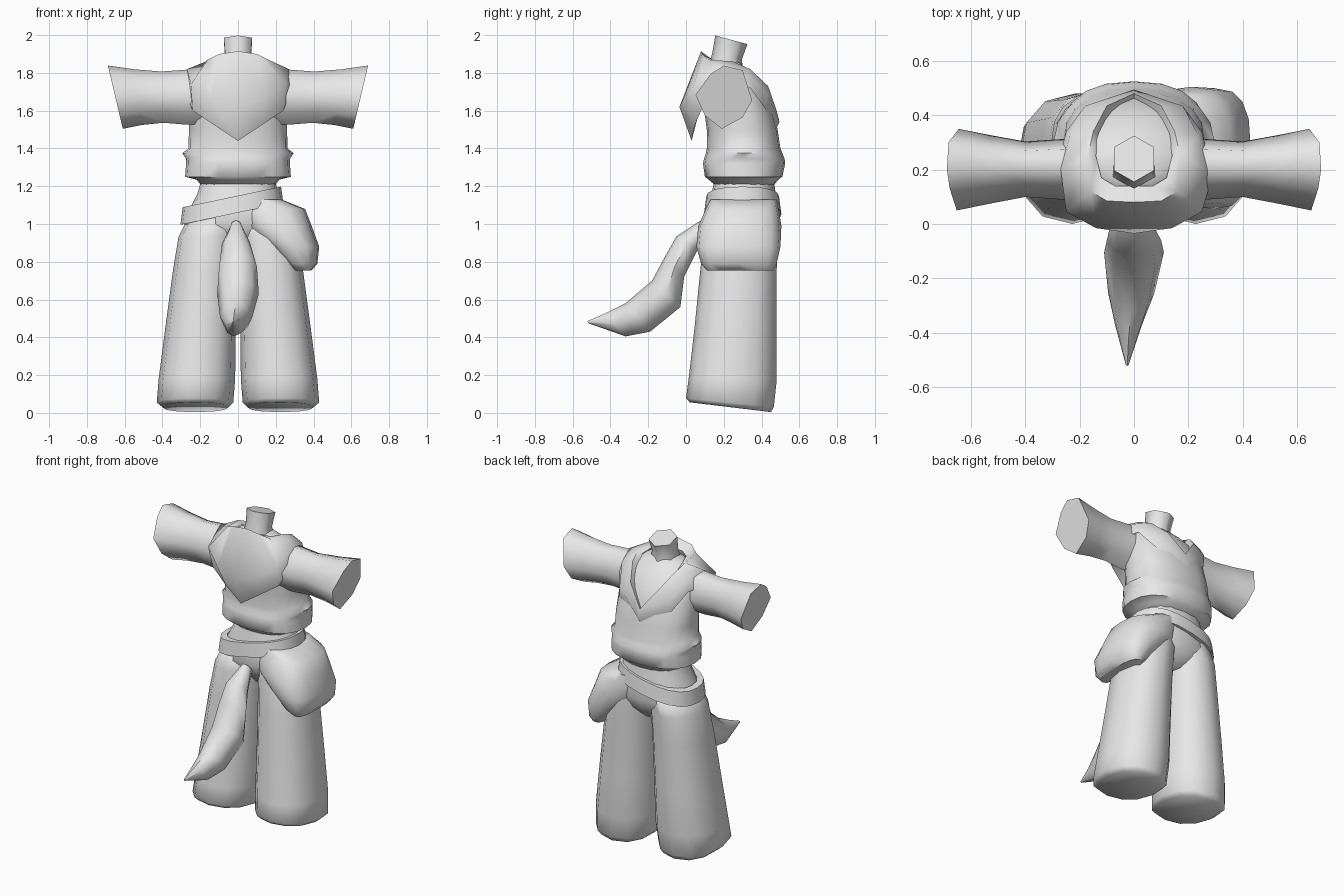
import bpy, bmesh, math

cloth = bpy.data.materials.new("plain grey")
cloth.diffuse_color = (0.8, 0.8, 0.8, 1)


def loft(name, rings, caps=True, closed=False, angle=40):
    """Skin a list of equal-length point rings."""
    bm = bmesh.new()
    vs = [[bm.verts.new(p) for p in r] for r in rings]
    n = len(vs[0])
    pairs = list(zip(vs, vs[1:]))
    if closed:
        pairs.append((vs[-1], vs[0]))
    for a, b in pairs:
        for i in range(n):
            j = (i + 1) % n
            bm.faces.new((a[i], a[j], b[j], b[i]))
    if caps and not closed:
        bm.faces.new(vs[0])
        bm.faces.new(vs[-1])
    bmesh.ops.recalc_face_normals(bm, faces=bm.faces)
    me = bpy.data.meshes.new(name)
    bm.to_mesh(me)
    bm.free()
    me.materials.append(cloth)
    ob = bpy.data.objects.new(name, me)
    bpy.context.collection.objects.link(ob)
    bpy.ops.object.select_all(action='DESELECT')
    ob.select_set(True)
    bpy.context.view_layer.objects.active = ob
    bpy.ops.object.shade_smooth_by_angle(angle=math.radians(angle))
    return ob


def ring(x0, x1, y0, y1, z, n=16, e=2.4, slope_x=0, slope_y=0, turn=0):
    """Rounded-box outline filling the given bounds, optionally tilted."""
    pts = []
    cx, cy = (x0 + x1) / 2, (y0 + y1) / 2
    for i in range(n):
        a = 2 * math.pi * (i + turn) / n
        c, s = math.cos(a), math.sin(a)
        x = cx + (x1 - x0) / 2 * math.copysign(abs(c) ** (2 / e), c)
        y = cy + (y1 - y0) / 2 * math.copysign(abs(s) ** (2 / e), s)
        pts.append((x, y, z + slope_x * x + slope_y * (y - cy)))
    return pts


# Shirt with flared hem: height, half width, y range, squareness
shirt = [(1.20, .19, .16, .46, 2.4), (1.235, .22, .12, .49, 2.4),
         (1.25, .28, .10, .51, 2.4), (1.32, .275, .09, .525, 2.4),
         (1.345, .275, .095, .522, 2.3), (1.375, .295, .105, .51, 2.1),
         (1.40, .262, .11, .50, 2.4), (1.50, .26, .11, .485, 2.4),
         (1.65, .26, .09, .445, 2.2), (1.74, .24, .08, .40, 2),
         (1.80, .20, .09, .345, 2), (1.84, .14, .12, .30, 2), (1.86, .08, .14, .28, 2)]
loft("shirt", [ring(-w, w, a, b, z, 20, e) for z, w, a, b, e in shirt], angle=50)

# Neck, tilted towards its low side
loft("neck", [ring(-w, w, a, b, z, 6, 2, slope_y=-.27, turn=.5)
              for z, w, a, b in [(1.80, .10, .12, .31), (1.89, .079, .14, .295),
                                 (1.975, .086, .155, .325)]], angle=65)

# Hood and lapels: stations from hood centre to lapel tip, each with
# inner edge, crest, bulge and outer edge
half = [
    [(0, .14, 1.87), (0, .08, 1.915), (0, -.035, 1.62), (0, .03, 1.44)],
    [(.07, .14, 1.87), (.10, .085, 1.90), (.14, -.015, 1.66), (.12, .045, 1.52)],
    [(.12, .17, 1.86), (.16, .12, 1.87), (.25, .045, 1.74), (.24, .08, 1.60)],
    [(.14, .25, 1.84), (.17, .25, 1.86), (.27, .20, 1.82), (.29, .18, 1.73)],
    [(.13, .33, 1.78), (.15, .34, 1.82), (.235, .33, 1.79), (.25, .34, 1.72)],
    [(.08, .41, 1.69), (.10, .435, 1.73), (.18, .435, 1.68), (.19, .42, 1.61)],
    [(0, .45, 1.57), (0, .48, 1.60), (0, .495, 1.54), (0, .475, 1.50)]]
other = [[(-x, y, z) for x, y, z in st] for st in half[-2:0:-1]]
loft("hood_collar", half + other, closed=True, angle=60)

# Sleeves: wide slanted cuff section scaled along the arm
cuff = [(.05, 1.68), (.13, 1.79), (.20, 1.835), (.30, 1.81),
        (.35, 1.65), (.30, 1.56), (.19, 1.50), (.10, 1.57)]
for side, tag in ((-1, "left"), (1, "right")):
    rings = []
    for x, slant, sy, sz in [(.15, 0, .75, .85), (.27, 0, .74, .87),
                             (.40, .03, .68, .81), (.53, .12, .84, .88),
                             (.65, .235, 1, 1)]:
        rings.append([(side * (x + slant * (z - 1.67)),
                       .205 + (y - .205) * sy, 1.672 + (z - 1.668) * sz)
                      for y, z in cuff])
    loft(tag + "_sleeve", rings, angle=72)

    # Trouser leg: height, inner x, outer x, y range, hem tilt
    leg = [(.03, .05, .40, .02, .45, -.12), (.055, .025, .43, 0, .465, -.10),
           (.18, .015, .42, .015, .48, -.04), (.45, .012, .385, .045, .48, 0),
           (.75, .006, .345, .075, .48, 0), (.93, 0, .315, .095, .485, 0),
           (1.04, 0, .26, .12, .48, 0)]
    rings = []
    for z, xi, xo, a, b, t in leg:
        r = ring(xi, xo, a, b, z, 12, 2.25, slope_y=t)
        rings.append([(side * x, y, h) for x, y, h in r])
    loft(tag + "_trouser_leg", rings, angle=85)

# Hips and waist
loft("waist", [ring(-w, w, a, b, z) for z, w, a, b in
               [(.86, .07, .2, .40), (.93, .22, .14, .465), (1.0, .285, .105, .487),
                (1.10, .245, .12, .485), (1.16, .215, .135, .475),
                (1.23, .195, .15, .465)]], angle=60)

# Slanted belt band
loft("belt", [ring(-.305 + d, .24 - d, .095 + d, .505 - d, z, 20, slope_x=.21)
              for z, d in [(1.06, 0), (1.15, .012), (1.15, .05), (1.06, .05)]],
     closed=True)

# Hip drape hanging on one side
drape = [(1.13, .02, .23, .13, .48), (1.08, .0, .355, .105, .49),
         (.99, .03, .39, .065, .505), (.88, .16, .43, .055, .50),
         (.79, .25, .42, .08, .48), (.755, .29, .39, .11, .46)]
loft("hip_drape", [ring(x0, x1, a, b, z, 16, 2.7) for z, x0, x1, a, b in drape],
     angle=50)

# Tail: upper edge y z, lower edge y z, half width, centre x
tail = [(.08, 1.02, .14, .95, .03, -.01), (-.05, .935, .06, .86, .075, -.01),
        (-.11, .83, -.01, .72, .10, 0), (-.18, .70, -.03, .56, .11, 0),
        (-.32, .58, -.19, .43, .085, -.01), (-.42, .53, -.32, .405, .05, -.02),
        (-.522, .486, -.518, .475, .005, -.025)]
rings = []
for y0, z0, y1, z1, w, cx in tail:
    rings.append([(cx + w * math.sin(k * math.pi / 4),
                   (y0 + y1) / 2 + (y0 - y1) / 2 * math.cos(k * math.pi / 4),
                   (z0 + z1) / 2 + (z0 - z1) / 2 * math.cos(k * math.pi / 4))
                  for k in range(8)])
loft("tail", rings, angle=50)
